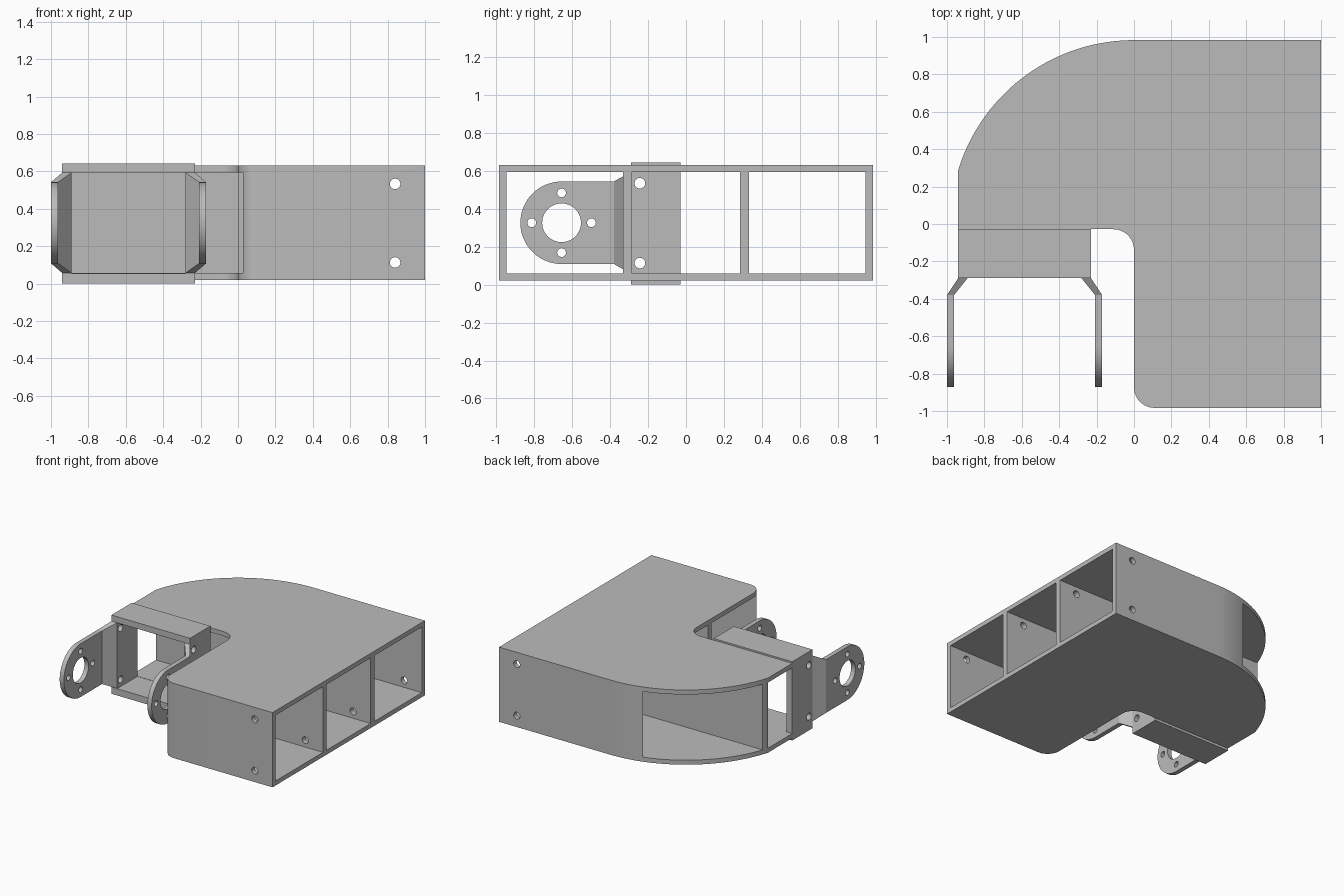
import bpy, bmesh, math
from mathutils import Matrix

if "Cube" in bpy.data.objects:
    bpy.data.objects.remove(bpy.data.objects["Cube"])

grey = bpy.data.materials.new("light grey")
grey.diffuse_color = (0.5, 0.5, 0.5, 1)
grey.use_nodes = True
grey.node_tree.nodes["Principled BSDF"].inputs["Base Color"].default_value = grey.diffuse_color

MID = 0.325                     # mid height of the assembly
ARM_MID = -0.585                # x centre of the joint bracket
SCREW_Z = (0.113, 0.533)


def make(name, bm):
    bmesh.ops.recalc_face_normals(bm, faces=bm.faces)
    me = bpy.data.meshes.new(name)
    bm.to_mesh(me)
    bm.free()
    me.materials.append(grey)
    ob = bpy.data.objects.new(name, me)
    bpy.context.collection.objects.link(ob)
    return ob


def prism(name, pts, lo, hi, axis="z"):
    """Extrude a 2D outline along z (u,v = x,y) or x (u,v = y,z)."""
    bm = bmesh.new()
    place = (lambda u, v: (u, v, lo)) if axis == "z" else (lambda u, v: (lo, u, v))
    face = bm.faces.new([bm.verts.new(place(u, v)) for u, v in pts])
    new = bmesh.ops.extrude_face_region(bm, geom=[face])["geom"]
    d = hi - lo
    bmesh.ops.translate(bm, vec=(0, 0, d) if axis == "z" else (d, 0, 0),
                        verts=[g for g in new if isinstance(g, bmesh.types.BMVert)])
    return make(name, bm)


def box(name, x, y, z):
    return prism(name, [(x[0], y[0]), (x[1], y[0]), (x[1], y[1]), (x[0], y[1])], *z)


def rod(name, axis, centre, r, length, n=32):
    bm = bmesh.new()
    rot = Matrix.Rotation(math.pi / 2, 4, "Y" if axis == "x" else "X")
    bmesh.ops.create_cone(bm, cap_ends=True, segments=n, radius1=r, radius2=r,
                          depth=length, matrix=Matrix.Translation(centre) @ rot)
    return make(name, bm)


def arc(cx, cy, r, a0, a1, n):
    return [(cx + r * math.cos(math.radians(a0 + (a1 - a0) * i / n)),
             cy + r * math.sin(math.radians(a0 + (a1 - a0) * i / n))) for i in range(n + 1)]


def finish(ob, cutters=()):
    """Cut the openings, then smooth only the round surfaces."""
    bpy.ops.object.select_all(action="DESELECT")
    bpy.context.view_layer.objects.active = ob
    ob.select_set(True)
    for c in cutters:
        m = ob.modifiers.new("cut", "BOOLEAN")
        m.operation, m.solver, m.object = "DIFFERENCE", "EXACT", c
        bpy.ops.object.modifier_apply(modifier=m.name)
        bpy.data.objects.remove(c)
    bpy.ops.object.shade_smooth_by_angle(angle=math.radians(30))


# Curved housing: solid outline hollowed by three straight channels
R = 0.983
outline = ([(1, -R), (1, R)] + arc(0, 0, R, 90, 163.1, 40) + [(-0.94, -0.028)]
           + arc(-0.11, -0.138, 0.11, 90, 0, 12)
           + arc(0.11, -R + 0.11, 0.11, 180, 270, 12))
housing = prism("housing", outline, 0.02, 0.63)
channels = [box("channel_cutter", (-1.3, 1.2), y, (0.057, 0.593))
            for y in ((-0.944, -0.332), (-0.284, 0.284), (0.332, 0.944))]
screws = [rod("screw_cutter", "y", (0.84, 0, z), 0.028, 2.4) for z in SCREW_Z]
finish(housing, channels + screws)

# Rectangular collar in front of the housing
collar = box("joint_collar", (-0.94, -0.23), (-0.29, -0.028), (0, 0.643))
finish(collar, [box("collar_cutter", (-0.89, -0.28), (-0.5, 0.2), (0.055, 0.593))]
       + [rod("screw_cutter", "x", (ARM_MID, -0.243, z), 0.028, 1.2) for z in SCREW_Z])

# Two mirrored servo arms, each with a tapered root
for side, label in ((-1, "left"), (1, "right")):
    def sx(d):
        return ARM_MID + side * d

    a, b = sorted((sx(0.377), sx(0.415)))
    profile = [(-0.38, 0.108), (-0.38, 0.542)] + arc(-0.655, MID, 0.217, 90, 270, 32)
    arm = prism(label + "_arm", profile, a, b, "x")
    holes = [rod("bore_cutter", "x", (a, -0.655, MID), 0.102, 0.3, 48)]
    for k in range(4):
        t = k * math.pi / 2
        holes.append(rod("bolt_cutter", "x", (a, -0.655 + 0.157 * math.cos(t),
                                              MID + 0.157 * math.sin(t)), 0.023, 0.3, 24))
    finish(arm, holes)

    bm = bmesh.new()
    for d0, d1, y, h in ((0.305, 0.355, -0.29, 0.268), (0.377, 0.415, -0.38, 0.217)):
        for d in (d0, d1):
            for s in (-1, 1):
                bm.verts.new((sx(d), y, MID + s * h))
    bmesh.ops.convex_hull(bm, input=bm.verts)
    bmesh.ops.dissolve_limit(bm, angle_limit=0.01, verts=bm.verts, edges=bm.edges)
    finish(make(label + "_arm_root", bm))
